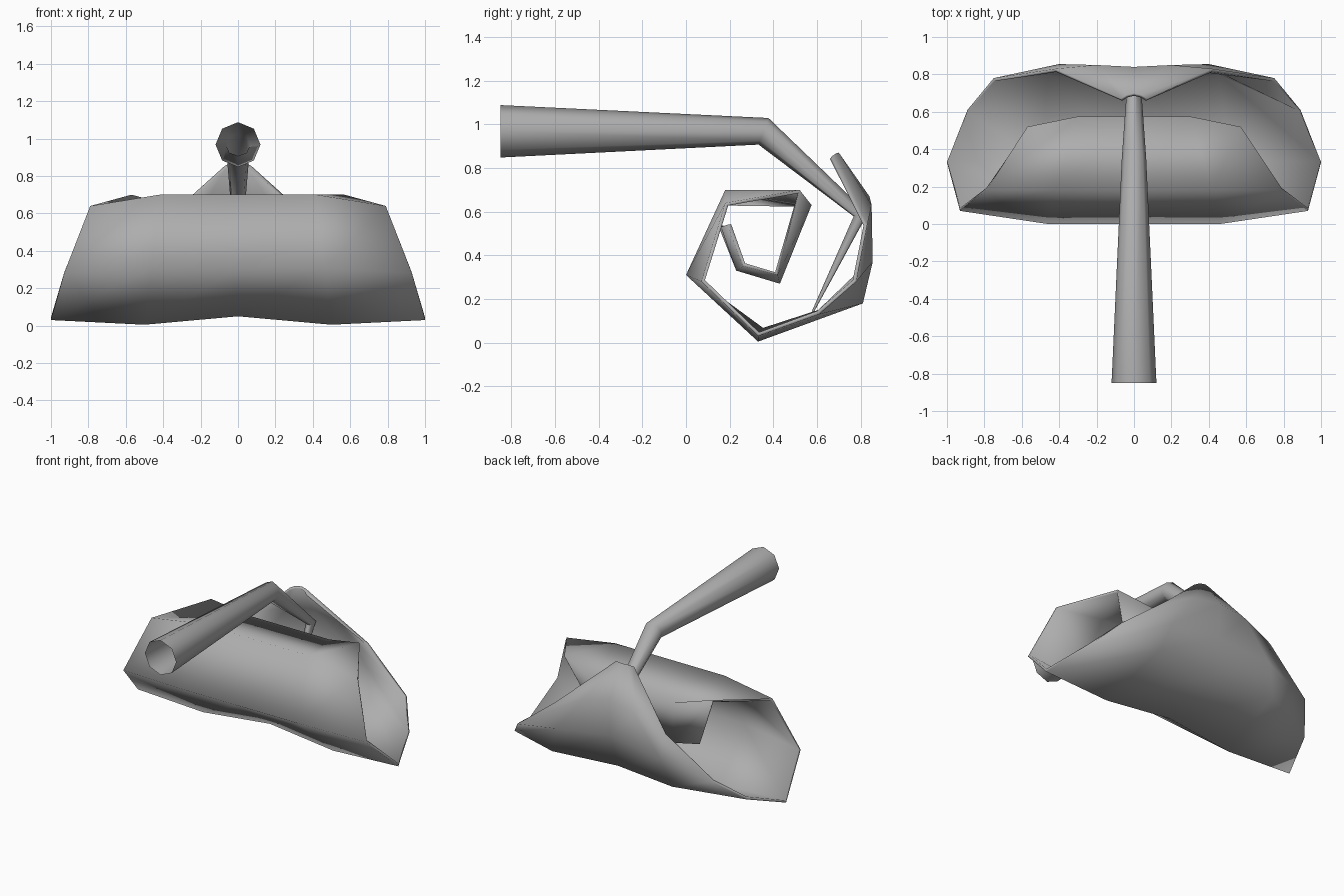
import bpy, math
from mathutils import Vector

if "Cube" in bpy.data.objects:
    bpy.data.objects.remove(bpy.data.objects["Cube"])

grey = bpy.data.materials.new("plain_grey")
grey.diffuse_color = (0.42, 0.42, 0.42, 1)
grey.use_nodes = True
grey.node_tree.nodes["Principled BSDF"].inputs["Base Color"].default_value = grey.diffuse_color


def make(name, verts, faces, angle):
    mesh = bpy.data.meshes.new(name)
    mesh.from_pydata(verts, [], faces)
    mesh.materials.append(grey)
    ob = bpy.data.objects.new(name, mesh)
    bpy.context.collection.objects.link(ob)
    bpy.ops.object.select_all(action='DESELECT')
    bpy.context.view_layer.objects.active = ob
    ob.select_set(True)
    bpy.ops.object.shade_smooth_by_angle(angle=math.radians(angle))
    return ob


# Rolled sheet: each row is side edge (x, y, z), halfway (x, y, z), middle (y, z)
rows = [
    ((.07, .67, .855), (.04, .69, .868), (.70, .87)),
    ((.42, .83, .54), (.20, .85, .63), (.84, .67)),
    ((.75, .78, .28), (.40, .855, .37), (.83, .42)),
    ((.89, .61, .13), (.46, .81, .18), (.75, .18)),
    ((1.0, .33, .03), (.50, .33, .005), (.35, .05)),
    ((.93, .07, .28), (.46, .0, .31), (.0, .31)),
    ((.79, .18, .64), (.42, .18, .70), (.18, .70)),
    ((.57, .52, .70), (.30, .575, .63), (.575, .63)),
    ((.40, .42, .31), (.20, .43, .27), (.43, .27)),
    ((.26, .26, .35), (.13, .23, .33), (.23, .33)),
    ((.12, .19, .54), (.06, .16, .53), (.15, .53)),
]
verts, faces = [], []
for e, m, c in rows:
    verts += [(-e[0], e[1], e[2]), (-m[0], m[1], m[2]), (0, c[0], c[1]), m, e]
for r in range(len(rows) - 1):
    for c in range(4):
        a = r * 5 + c
        faces.append((a, a + 1, a + 6, a + 5))
sheet = make("rolled_sheet", verts, faces, 110)
thick = sheet.modifiers.new("thickness", 'SOLIDIFY')
thick.thickness = 0.018
thick.offset = -1

# Tapered stalk: (y, z, radius) along its path, open at the wide front end
path = [(-.85, .968, .12), (.355, .968, .065), (.80, .585, .033), (.58, .14, .005)]
N = 8
verts, faces = [], []
for i, (y, z, rad) in enumerate(path):
    here = Vector((0, y, z))
    into = (here - Vector((0, *path[i - 1][:2]))).normalized() if i else None
    out = (Vector((0, *path[i + 1][:2])) - here).normalized() if i < 3 else None
    t = ((into or out) + (out or into)).normalized()
    up = Vector((0, -t.z, t.y))
    for k in range(N):
        a = 2 * math.pi * k / N
        verts.append(here + rad * (Vector((1, 0, 0)) * math.cos(a) + up * math.sin(a)))
for i in range(3):
    for k in range(N):
        a, b = i * N + k, i * N + (k + 1) % N
        faces.append((a, b, b + N, a + N)[::-1])
faces.append(tuple(range(3 * N, 4 * N))[::-1])
make("tapered_stalk", verts, faces, 60)
